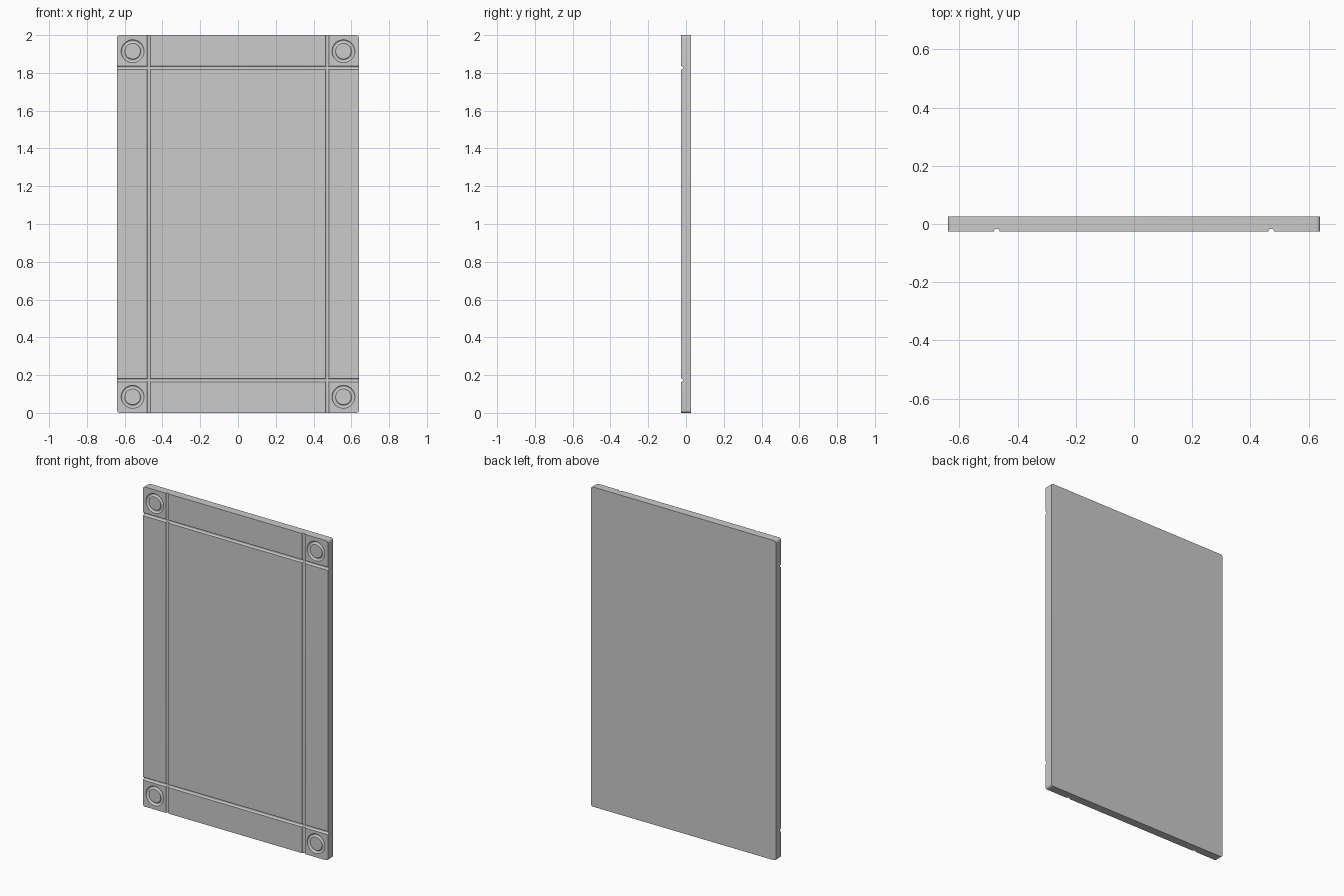
import bpy, bmesh
from math import pi, radians

if "Cube" in bpy.data.objects:
    bpy.data.objects.remove(bpy.data.objects["Cube"])

W, H, T = 0.64, 2.0, 0.026      # half width, height, half thickness
GX, GZ, GR = 0.472, 0.827, 0.0098   # groove offsets from centre and radius
RX, RZ = 0.558, 0.915           # ring offsets from centre

# Panel slab with rounded corners
bpy.ops.mesh.primitive_cube_add(size=1, location=(0, 0, H / 2))
panel = bpy.context.object
panel.name = "door_panel"
panel.scale = (2 * W, 2 * T, H)
bpy.ops.object.transform_apply(location=False, rotation=False, scale=True)
bm = bmesh.new()
bm.from_mesh(panel.data)
corners = [e for e in bm.edges
           if abs(e.verts[0].co.y - e.verts[1].co.y) > T]
bmesh.ops.bevel(bm, geom=corners, offset=0.014, segments=5, profile=0.5,
                affect='EDGES')
bm.to_mesh(panel.data)
bm.free()

cutters = []


def add_cutter(name):
    ob = bpy.context.object
    ob.name = name
    ob.hide_render = True
    cutters.append(ob)


# Round-bottomed grooves running edge to edge
for s in (-1, 1):
    bpy.ops.mesh.primitive_cylinder_add(vertices=22, radius=GR, depth=2.4,
                                        location=(s * GX, -T, H / 2))
    add_cutter("upright_groove_cutter")
    bpy.ops.mesh.primitive_cylinder_add(vertices=22, radius=GR, depth=1.6,
                                        location=(0, -T, H / 2 + s * GZ),
                                        rotation=(0, pi / 2, 0))
    add_cutter("cross_groove_cutter")

# Ring grooves in the corner blocks
for sx in (-1, 1):
    for sz in (-1, 1):
        bpy.ops.mesh.primitive_torus_add(
            major_radius=0.051, minor_radius=GR,
            major_segments=48, minor_segments=18,
            location=(sx * RX, -T - 0.0003, H / 2 + sz * RZ),
            rotation=(pi / 2, 0, 0))
        add_cutter("ring_groove_cutter")

# Carve the grooves, then discard the cutters
bpy.ops.object.select_all(action='DESELECT')
panel.select_set(True)
bpy.context.view_layer.objects.active = panel
for c in cutters:
    mod = panel.modifiers.new("carve", 'BOOLEAN')
    mod.operation = 'DIFFERENCE'
    mod.solver = 'EXACT'
    mod.object = c
    bpy.ops.object.modifier_apply(modifier=mod.name)
for c in cutters:
    bpy.data.objects.remove(c, do_unlink=True)

bpy.ops.object.shade_smooth_by_angle(angle=radians(30))
